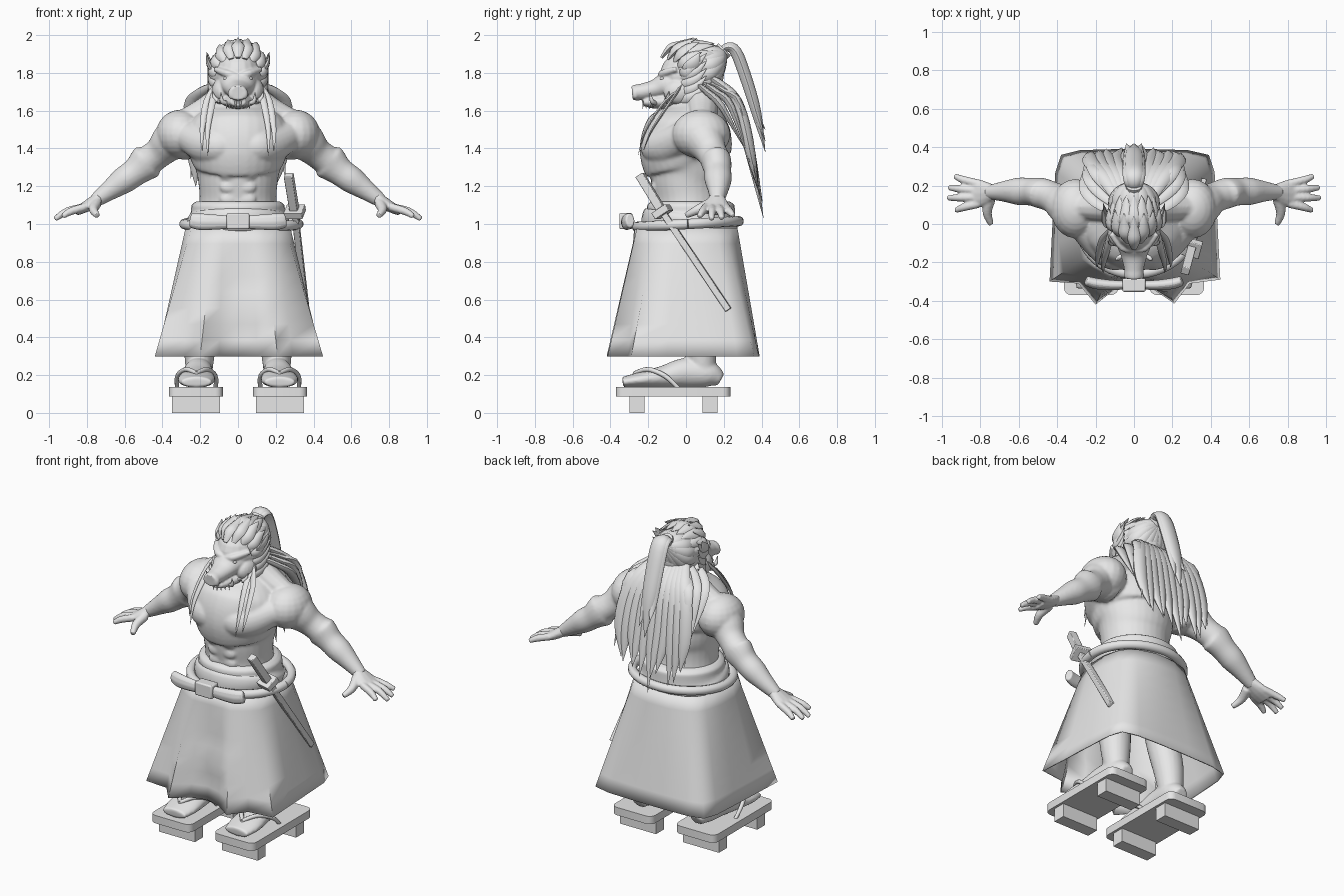
import bpy, bmesh, math, random
from mathutils import Vector, Matrix

random.seed(4)
if "Cube" in bpy.data.objects:
    bpy.data.objects.remove(bpy.data.objects["Cube"])

grey = bpy.data.materials.new("plain_grey")
grey.use_nodes = True
COLOUR = (0.8, 0.8, 0.8, 1)
grey.diffuse_color = COLOUR
grey.node_tree.nodes["Principled BSDF"].inputs["Base Color"].default_value = COLOUR
X, Y, Z = Vector((1, 0, 0)), Vector((0, 1, 0)), Vector((0, 0, 1))
SIDES = (-1, 1)


def spline(pts, steps):
    """Catmull-Rom through tuples of any length."""
    out = []
    for i in range(len(pts) - 1):
        a, b, c, d = pts[max(i - 1, 0)], pts[i], pts[i + 1], pts[min(i + 2, len(pts) - 1)]
        for k in range(steps):
            t = k / steps
            out.append([q + t * (r - p) / 2 + t * t * (p - 2.5 * q + 2 * r - s / 2)
                        + t ** 3 * (1.5 * (q - r) + (s - p) / 2) for p, q, r, s in zip(a, b, c, d)])
    return out + [list(pts[-1])]


def tube(bm, pts, flat=1.0, axis=X, n=12, steps=4):
    """Sweep an ellipse along (x, y, z, radius[, second radius]) points."""
    pts = spline(pts, steps)
    rings = []
    for i, p in enumerate(pts):
        t = (Vector(pts[min(i + 1, len(pts) - 1)][:3]) - Vector(pts[max(i - 1, 0)][:3])).normalized()
        w = (axis - t * axis.dot(t)).normalized()
        v = t.cross(w)
        r = max(p[3], 0.001)
        r2 = max(p[4], 0.001) if len(p) > 4 else r * flat
        rings.append([bm.verts.new(Vector(p[:3]) + w * r * math.cos(j * math.tau / n)
                                   + v * r2 * math.sin(j * math.tau / n)) for j in range(n)])
    for a, b in zip(rings, rings[1:]):
        for j in range(n):
            bm.faces.new((a[j], a[j - 1], b[j - 1], b[j]))
    bm.faces.new(rings[0])
    bm.faces.new(rings[-1])


def ball(bm, c, size):
    bmesh.ops.create_uvsphere(bm, u_segments=20, v_segments=12, radius=1,
                              matrix=Matrix.Translation(c) @ Matrix.Diagonal((*size, 1)))


def box(bm, c, size, rot=None):
    m = Matrix.Translation(c) @ (rot or Matrix.Identity(4)) @ Matrix.Diagonal((*size, 1))
    bmesh.ops.create_cube(bm, size=1, matrix=m)


def finish(name, bm, voxel=0, soften=4, bevel=0, angle=50, solid=0):
    bmesh.ops.recalc_face_normals(bm, faces=bm.faces)
    me = bpy.data.meshes.new(name)
    bm.to_mesh(me)
    bm.free()
    me.materials.append(grey)
    ob = bpy.data.objects.new(name, me)
    bpy.context.collection.objects.link(ob)
    bpy.ops.object.select_all(action='DESELECT')
    ob.select_set(True)
    bpy.context.view_layer.objects.active = ob
    bpy.ops.object.shade_smooth_by_angle(angle=math.radians(angle))
    if voxel:
        m = ob.modifiers.new("blend", 'REMESH')
        m.mode, m.voxel_size, m.use_smooth_shade = 'VOXEL', voxel, True
        m = ob.modifiers.new("soften", 'SMOOTH')
        m.factor, m.iterations = 0.5, soften
    if bevel:
        m = ob.modifiers.new("round", 'BEVEL')
        m.width, m.segments = bevel, 2
    if solid:
        m = ob.modifiers.new("thickness", 'SOLIDIFY')
        m.thickness = solid


# Torso and arms, blended into one skin
bm = bmesh.new()
rows = [(1.0, .23, -.19, .23), (1.12, .205, -.17, .2), (1.22, .21, -.185, .2), (1.29, .225, -.2, .22),
        (1.34, .25, -.235, .23), (1.4, .27, -.245, .24), (1.48, .275, -.22, .25), (1.54, .25, -.18, .24),
        (1.6, .19, -.12, .2), (1.66, .12, -.08, .16), (1.76, .095, -.05, .14)]
tube(bm, [(0, (a + b) / 2, z, r, (b - a) / 2) for z, r, a, b in rows], n=32)
for s in SIDES:
    tube(bm, [(s * .05, -.165, 1.41, .07, .07), (s * .11, -.155, 1.41, .092, .085), (s * .18, -.1, 1.42, .095, .085),
              (s * .27, 0, 1.47, .08, .08)], axis=Z, n=20)
    for k in range(3):
        ball(bm, (s * .05, -.155 - .008 * k, 1.13 + .065 * k), (.046, .022, .034))
    tube(bm, [(s * .05, .08, 1.7, .07), (s * .16, .09, 1.6, .08), (s * .3, .09, 1.54, .06)], axis=Y)
    ball(bm, (s * .305, .08, 1.475), (.13, .155, .13))
    tube(bm, [(s * .27, .09, 1.46, .12), (s * .35, .1, 1.44, .11), (s * .415, .135, 1.38, .082, .095),
              (s * .48, .16, 1.33, .08, .098), (s * .54, .168, 1.278, .072, .076), (s * .6, .17, 1.235, .072, .071),
              (s * .67, .17, 1.185, .056, .054), (s * .76, .165, 1.12, .036)], axis=Y, n=20)
finish("upper_body", bm, voxel=.009, soften=5)

# Hands
bm = bmesh.new()
for s in SIDES:
    tube(bm, [(s * .73, .165, 1.14, .04, .035), (s * .8, .16, 1.095, .072, .03),
              (s * .86, .16, 1.065, .07, .022)], axis=Y)
    for y, tx, ty, tz in ((.105, .93, .07, 1.04), (.14, .97, .135, 1.025), (.175, .965, .19, 1.03), (.21, .935, .25, 1.045)):
        tube(bm, [(s * .81, y, 1.09, .022), (s * (.42 + tx / 2), (y + ty) / 2, 1.067, .021),
                  (s * tx, ty, tz, .014)], axis=Y, n=10)
    tube(bm, [(s * .75, .13, 1.11, .03), (s * .765, .06, 1.075, .025), (s * .745, 0, 1.045, .016)], n=10)
finish("hands", bm, voxel=.007, soften=3)

# Boar head
bm = bmesh.new()
ball(bm, (0, .03, 1.78), (.13, .17, .15))
tube(bm, [(0, 0, 1.75, .12, .1), (0, -.1, 1.735, .095, .075), (0, -.16, 1.715, .07, .052),
          (0, -.23, 1.7, .052, .044), (0, -.265, 1.696, .05, .042), (0, -.285, 1.694, .044, .038)], n=24)
tube(bm, [(0, .02, 1.67, .105, .06), (0, -.1, 1.65, .085, .042), (0, -.18, 1.645, .06, .032),
          (0, -.225, 1.645, .04, .02)], n=20)
for s in SIDES:
    ball(bm, (s * .085, -.03, 1.7), (.055, .09, .07))
    tube(bm, [(s * .012, -.132, 1.785, .016), (s * .06, -.122, 1.797, .02), (s * .12, -.05, 1.82, .014)], axis=Z)
    ball(bm, (s * .032, -.268, 1.69), (.022, .018, .03))
finish("head", bm, voxel=.006, soften=3)

# Eyes, tusks and teeth
bm = bmesh.new()
for s in SIDES:
    ball(bm, (s * .06, -.125, 1.77), (.018, .014, .01))
    tube(bm, [(s * .055, -.16, 1.64, .012), (s * .085, -.18, 1.65, .012), (s * .09, -.19, 1.695, .002)], n=8)
    tube(bm, [(s * .07, -.1, 1.66, .014), (s * .115, -.1, 1.655, .014), (s * .135, -.09, 1.7, .002)], n=8)
    for k in range(4):
        x, y = s * (.012 + .016 * k), -.225 + .018 * k
        tube(bm, [(x, y, 1.65, .008), (x, y - .005, 1.608, .001)], n=6, steps=2)
finish("eyes_and_teeth", bm)

# Ears with cheek fur behind them
bm = bmesh.new()
for s in SIDES:
    tube(bm, [(s * .1, 0, 1.77, .02), (s * .14, .02, 1.82, .042), (s * .16, .045, 1.86, .03),
              (s * .165, .075, 1.91, .001)], flat=.35, axis=Y, n=8)
    for k in range(5):
        z = 1.655 + .04 * k
        tube(bm, [(s * .1, -.04, z, .018), (s * .135, .01, z + .015, .028), (s * .15, .06, z + .04, .02),
                  (s * .16, .11, z + .09, .001)], flat=.5, axis=Z, n=6)
finish("ears_and_cheek_fur", bm)

# Swept hair, drawn back to the tie
bm = bmesh.new()
ball(bm, (0, .075, 1.82), (.13, .13, .135))
for i in range(-4, 5):
    a = i * .36
    sx, cz = math.sin(a), math.cos(a)
    across = Vector((cz, 0, -sx))
    j = random.uniform(-.015, .01)
    tube(bm, [(.1 * sx, -.13 + .1 * abs(sx), 1.78 + .1 * cz, .014), (.135 * sx, -.085 + .08 * abs(sx), 1.79 + .145 * cz, .033),
              (.145 * sx, -.03 + .07 * abs(sx), 1.81 + .16 * cz + j, .026),
              (.15 * sx, .04 + .05 * abs(sx), 1.82 + .18 * cz + j, .001)], flat=.6, axis=across, n=6)
    tube(bm, [(.12 * sx, -.06 + .08 * abs(sx), 1.8 + .11 * cz, .015), (.13 * sx, .02, 1.81 + .15 * cz, .038),
              (.12 * sx, .1, 1.83 + .14 * cz + j, .022), (.11 * sx, .15, 1.83 + .14 * cz + j, .001)],
         flat=.5, axis=across, n=6)
for i in range(14):
    a = i * math.tau / 14
    sx, cz = math.sin(a), math.cos(a)
    tube(bm, [(.115 * sx, .05, 1.81 + .125 * cz, .025), (.115 * sx, .13, 1.82 + .115 * cz, .038),
              (.07 * sx, .19, 1.86 + .06 * cz, .03), (0, .215, 1.9, .015)],
         flat=.5, axis=Vector((cz, 0, -sx)), n=6)
finish("swept_hair", bm)

# Ponytail strands and tie
bm = bmesh.new()
for x, r, end in ((0, .055, 1.38), (-.025, .035, 1.5), (.025, .035, 1.44)):
    tube(bm, [(x / 2, .18, 1.9, r * .5), (x, .215, 1.935, r * .75), (x, .265, 1.91, r),
              (x, .325, 1.75, r), (x, .375, 1.58, r * .8), (x * 1.6, .42, end, .001)], flat=.6, n=10)
tube(bm, [(0, .18, 1.9, .045), (0, .205, 1.925, .045)], n=12)
finish("ponytail", bm)

# Loose locks over back, shoulders and chest
bm = bmesh.new()
for i in range(-5, 6):
    u = i / 5
    j = random.uniform(-.025, .025)
    end = .99 + .14 * abs(u) + random.uniform(0, .13)
    tube(bm, [(.09 * u, .14, 1.77, .03), (.15 * u, .24, 1.69, .045), (.2 * u, .295, 1.58, .05),
              (.225 * u, .34, 1.38, .045), (.21 * u + j, .41 - .03 * abs(u), end, .001)], flat=.6, n=8)
for s in SIDES:
    for k in range(3):
        tube(bm, [(s * .09, .06 + .04 * k, 1.74, .025), (s * (.19 - .02 * k), .11 + .05 * k, 1.7, .035),
                  (s * (.25 - .02 * k), .19 + .05 * k, 1.62, .038), (s * .25, .31 + .03 * k, 1.4 - .08 * k, .001)],
             flat=.5, n=8)
    for k in range(2):
        d = .03 * k
        tube(bm, [(s * .11, .01 - d, 1.74, .016), (s * (.135 + d), -.11 + d, 1.65, .018),
                  (s * (.16 + d), -.21 + d, 1.5, .013), (s * (.16 + d), -.255 + d, 1.36 + d, .001)],
             flat=.5, n=6)
finish("loose_locks", bm)

# Long flared skirt with front folds
bm = bmesh.new()
hem = [(.45, -.29), (.44, -.1), (.43, .1), (.42, .27), (.39, .36), (.28, .385), (.1, .39), (-.1, .39),
       (-.28, .385), (-.38, .36), (-.41, .27), (-.42, .1), (-.43, -.1), (-.44, -.3), (-.29, -.31),
       (-.2, -.42), (-.1, -.34), (0, -.31), (.1, -.34), (.21, -.415), (.29, -.31)]
levels = 8
rings = []
for k in range(levels + 1):
    t = k / levels
    ring = []
    for x, y in hem:
        n = ((abs(x) / .28) ** 2.6 + (abs(y) / .275) ** 2.6) ** (1 / 2.6)
        px, py = x / n * (1 - t) + x * t, y / n * (1 - t) + y * t
        if y < -.3 and abs(x - .05) < .1 and k == 5:
            py -= .025
        ring.append(bm.verts.new((px, py, .98 - .68 * t)))
    rings.append(ring)
for a, b in zip(rings, rings[1:]):
    for j in range(len(hem)):
        bm.faces.new((a[j], a[j - 1], b[j - 1], b[j]))
finish("skirt", bm, angle=75, solid=.008)

# Waist sash, rope belt and bow
bm = bmesh.new()
tube(bm, [(0, .02, .96, .25, .25), (0, .02, 1.02, .27, .255), (0, .025, 1.06, .25, .235),
          (0, .025, 1.1, .245, .23), (0, .025, 1.12, .22, .205)], n=36)
finish("sash", bm)
bm = bmesh.new()
loop = [k * math.tau / 28 for k in range(29)]
tube(bm, [((.285 if math.cos(a) < 0 else .32) * math.cos(a), .01 + .27 * math.sin(a),
           1.0 + .015 * math.sin(a), .027) for a in loop], axis=Z, n=10, steps=2)
finish("rope_belt", bm)
bm = bmesh.new()
box(bm, (0, -.318, 1.015), (.12, .07, .085))
for s in SIDES:
    tube(bm, [(s * .04, -.318, 1.01, .036), (s * .12, -.318, 1.01, .042), (s * .2, -.31, 1.012, .046),
              (s * .25, -.295, 1.02, .04)], flat=.65, axis=Z, n=8)
finish("bow", bm, bevel=.008, angle=35)

# Sword in its scabbard at the left hip
pommel, guard, tip = Vector((.268, -.245, 1.26)), Vector((.3, -.125, 1.065)), Vector((.36, .225, .545))
for name, a, b, w in (("sword_handle", pommel, guard, .045), ("scabbard", guard, tip, .034)):
    bm = bmesh.new()
    rot = (b - a).to_track_quat('Z', 'X').to_matrix().to_4x4()
    box(bm, (a + b) / 2, (w, w, (b - a).length), rot)
    if name == "sword_handle":
        box(bm, guard, (.09, .1, .04), rot)
    finish(name, bm, bevel=.004, angle=35)

# Legs and feet
for side, s in (("right", -1), ("left", 1)):
    bm = bmesh.new()
    tube(bm, [(s * .205, .09, .17, .065), (s * .205, .085, .26, .075), (s * .2, .07, .4, .09),
              (s * .18, .04, .6, .1), (s * .14, .03, .95, .12)], n=20)
    tube(bm, [(s * .205, .185, .175, .04, .035), (s * .205, .12, .205, .072, .07), (s * .21, 0, .212, .078, .08),
              (s * .215, -.12, .19, .09, .06), (s * .22, -.24, .175, .1, .042), (s * .22, -.335, .162, .08, .028)], n=20)
    finish(side + "_leg", bm, voxel=.009)

    # Wooden sandal: board, two blocks and a thong strap
    bm = bmesh.new()
    box(bm, (s * .223, -.068, .111), (.285, .605, .05))
    bmesh.ops.bevel(bm, geom=[e for e in bm.edges if abs(e.verts[0].co.z - e.verts[1].co.z) > .01],
                    offset=.04, segments=4, profile=.5, affect='EDGES')
    for y in (-.26, .127):
        box(bm, (s * .223, y, .0435), (.255, .08, .087))
    finish(side + "_sandal", bm, angle=35)
    bm = bmesh.new()
    for e in SIDES:
        tube(bm, [(s * .22, -.27, .21, .012), (s * .22 + e * .055, -.2, .23, .013),
                  (s * .22 + e * .1, -.11, .195, .013), (s * .22 + e * .102, -.04, .13, .011)], axis=Z, n=8)
    tube(bm, [(s * .22, -.27, .215, .011), (s * .22, -.28, .13, .011)], n=8)
    finish(side + "_strap", bm)
